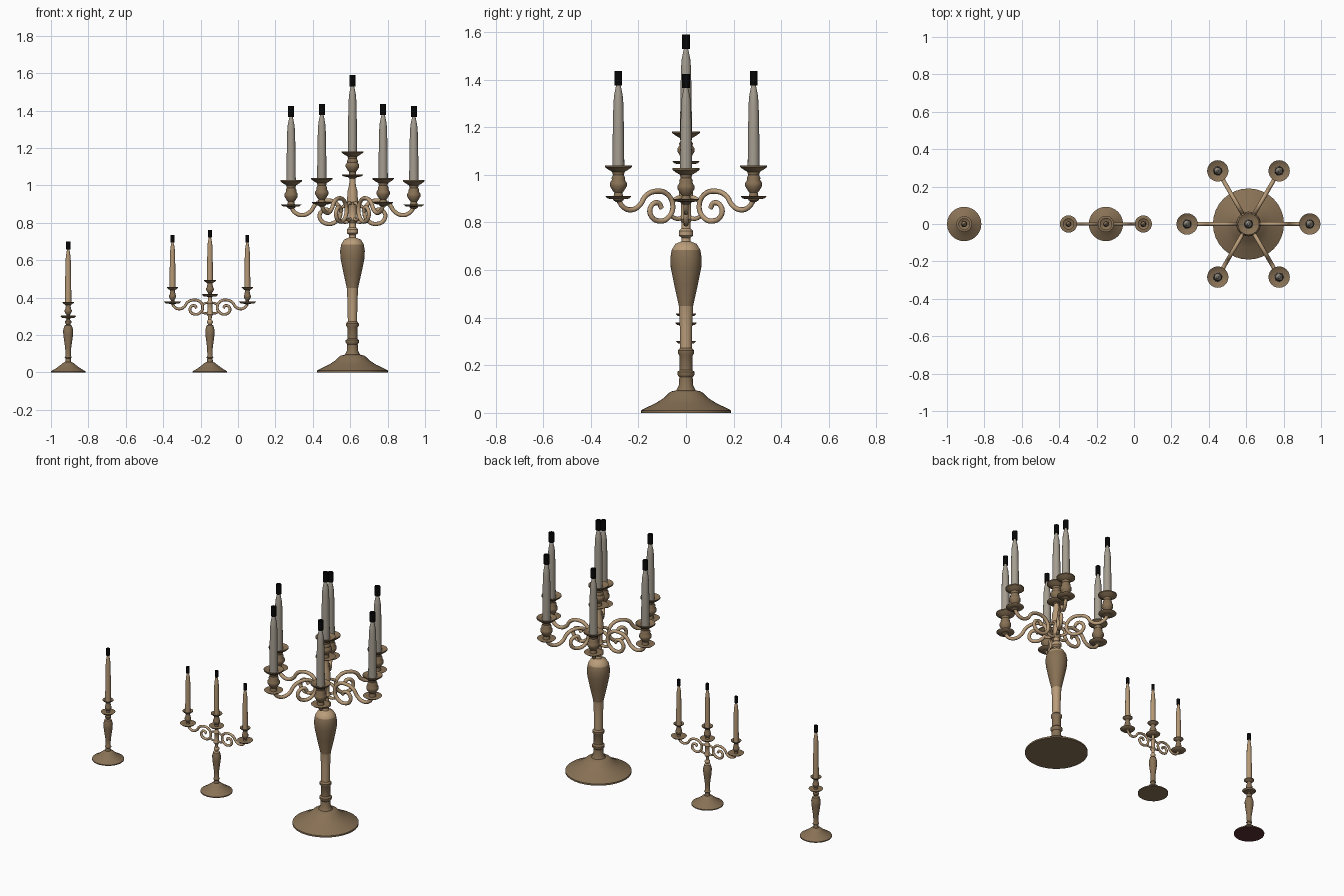
import bpy, bmesh, math
from mathutils import Vector

old = bpy.data.objects.get("Cube")
if old:
    bpy.data.objects.remove(old, do_unlink=True)


def material(name, *srgb):
    color = [((c / 255 + 0.055) / 1.055) ** 2.4 for c in srgb] + [1]
    mat = bpy.data.materials.new(name)
    mat.use_nodes = True
    mat.diffuse_color = color
    shader = mat.node_tree.nodes["Principled BSDF"]
    shader.inputs["Base Color"].default_value = color
    shader.inputs["Roughness"].default_value = 0.6
    return mat


DARK = material("aged brass", 136, 113, 85)
PALE = material("pale brass", 186, 157, 122)
IVORY = material("grey ivory wax", 165, 157, 144)
TAN = material("tan wax", 182, 153, 118)
BLACK = material("black wick", 6, 6, 6)
FELT = material("dark red felt", 92, 48, 50)


def smooth(obj):
    bpy.ops.object.select_all(action='DESELECT')
    obj.select_set(True)
    bpy.context.view_layer.objects.active = obj
    bpy.ops.object.shade_smooth_by_angle(angle=math.radians(40))


def lathe(name, profile, place, mats, rule=None, sides=24, caps=True):
    """Turn (radius, height) points around z; rule maps a face centre to a material slot."""
    bm = bmesh.new()
    rings = []
    for r, z in profile:
        rings.append([bm.verts.new((r * math.cos(a), r * math.sin(a), z))
                      for a in (math.tau * i / sides for i in range(sides))])
    for low, high in zip(rings, rings[1:]):
        for i in range(sides):
            j = (i + 1) % sides
            bm.faces.new((low[i], low[j], high[j], high[i]))
    if caps:
        bm.faces.new(rings[0][::-1])
        bm.faces.new(rings[-1])
    if rule:
        for f in bm.faces:
            f.material_index = rule(f.calc_center_median())
    mesh = bpy.data.meshes.new(name)
    bm.to_mesh(mesh)
    bm.free()
    for m in mats:
        mesh.materials.append(m)
    obj = bpy.data.objects.new(name, mesh)
    obj.location = place
    bpy.context.collection.objects.link(obj)
    smooth(obj)
    return obj


def tube(name, points, radius, place, angle):
    """Round bar along a smooth path of (distance, height) points, turned about z."""
    curve = bpy.data.curves.new(name, 'CURVE')
    curve.dimensions = '3D'
    curve.bevel_depth = radius
    curve.bevel_resolution = 2
    curve.resolution_u = 5
    curve.use_fill_caps = True
    spline = curve.splines.new('BEZIER')
    spline.bezier_points.add(len(points) - 1)
    for p, (d, z) in zip(spline.bezier_points, points):
        p.co = (d, 0, z)
        p.handle_left_type = p.handle_right_type = 'AUTO'
    curve.materials.append(PALE)
    obj = bpy.data.objects.new(name, curve)
    obj.location = place
    obj.rotation_euler.z = angle
    bpy.context.collection.objects.link(obj)


# Candle cup: drip pan, turned body and flared dish (fractions of height)
CUP = [(.2, -.12), (.4, -.06), (.3, .16), (.42, .22), (.62, .36), (.62, .46), (.48, .55),
       (.5, .62), (.4, .7), (.46, .8)]


def candle_holder(name, place, pan, dish, height, wax, thick, length, wick, wick_height):
    place = Vector(place)
    lathe(name + "_pan", [(dish * .3, -.006), (pan * .8, -.003), (pan, .006), (pan * .9, .008),
                          (dish * .3, .003)], place, [DARK])
    lathe(name + "_cup", [(r * dish, z * height) for r, z in CUP] +
          [(dish * .75, height * .87), (dish, height * .95), (dish, height),
           (dish * .8, height * .95), (dish * .4, height * .9)], place, [DARK])
    base = place + Vector((0, 0, height * .9))
    shape = [(1, 0), (.95, .4), (.84, .78), (.72, .88), (.5, .96), (.36, 1), (.2, 1.04)]
    lathe(name + "_candle", [(r * thick, z * length) for r, z in shape], base, [wax], sides=16)
    lathe(name + "_wick", [(wick, 0), (wick, wick_height)],
          base + Vector((0, 0, length)), [BLACK], sides=12, caps=False)


# Scrolled arm and its two braces, for a reach of .328
SCROLL = [(.328, .895), (.305, .865), (.265, .853), (.225, .872), (.195, .912), (.145, .931),
          (.09, .918), (.064, .87), (.083, .823), (.13, .806), (.172, .832), (.168, .87),
          (.135, .882), (.118, .86)]
BRACES = [[(0, .9), (.035, .905), (.07, .885)], [(0, .83), (.04, .815), (.08, .83)]]


def arm(name, place, angle, scale, drop, radius):
    fit = lambda pts: [(d * scale, (z - .895) * scale + drop) for d, z in pts]
    tube(name + "_scroll", fit(SCROLL), radius, place, angle)
    for i, brace in enumerate(BRACES):
        tube(f"{name}_brace_{i}", fit(brace), radius * .8, place, angle)


# Large candelabrum with six arms
X = .612
LARGE = [(.19, 0), (.19, .01), (.175, .018), (.125, .042), (.09, .065), (.07, .085), (.062, .09),
         (.04, .095), (.03, .115), (.028, .15), (.036, .16), (.036, .172), (.027, .18),
         (.027, .24), (.034, .25), (.034, .262), (.025, .272), (.026, .36), (.03, .45),
         (.05, .54), (.064, .61), (.066, .65), (.06, .685), (.045, .71), (.02, .72),
         (.018, .735), (.03, .745), (.03, .765), (.02, .775), (.018, .8), (.03, .815),
         (.022, .83), (.022, .9), (.03, .91), (.026, .97), (.018, 1.0), (.015, 1.05)]
lathe("large_stem", LARGE, (X, 0, 0), [DARK, PALE],
      lambda c: int(c.z > .67 or .27 < c.z < .45), sides=32)
for i in range(6):
    turn = math.tau * i / 6
    low = -.012 if i % 3 == 0 else 0
    arm(f"large_arm_{i}", (X, 0, low), turn, 1, .895, .011)
    candle_holder(f"large_holder_{i}",
                  (X + .328 * math.cos(turn), .328 * math.sin(turn), .903 + low),
                  .055, .057, .137, IVORY, .025, .35, .016, .06)
candle_holder("large_centre", (X, 0, 1.05), .058, .058, .132, IVORY, .025, .36, .016, .06)

# Small turned stems share one foot and baluster
FOOT = [(.092, 0), (.092, .006), (.065, .022), (.038, .042), (.03, .05), (.016, .056),
        (.014, .075), (.019, .08), (.014, .088), (.016, .13), (.026, .2), (.027, .225),
        (.02, .25), (.01, .256), (.017, .265), (.017, .274), (.01, .282)]

# Three-light candelabrum
X = -.15
lathe("triple_stem", [(r * .93 if z > .1 else r, z) for r, z in FOOT] +
      [(.01, .3), (.018, .31), (.013, .325), (.013, .365), (.018, .372), (.01, .385), (.01, .41)],
      (X, 0, 0), [DARK, PALE], lambda c: int(c.z > .24))
for side, label in ((1, "left"), (-1, "right")):
    turn = 0 if side > 0 else math.pi
    arm(f"triple_{label}_arm", (X, 0, 0), turn, .61, .365, .0075)
    candle_holder(f"triple_{label}", (X + side * .2, 0, .372), .046, .03, .085,
                  TAN, .016, .245, .01, .04)
candle_holder("triple_centre", (X, 0, .41), .044, .033, .085, TAN, .016, .235, .01, .04)

# Single candlestick with a felt underside
X = -.908
lathe("single_stem", FOOT + [(.01, .297)], (X, 0, 0), [DARK, FELT],
      lambda c: int(c.z < .001))
candle_holder("single_holder", (X, 0, .295), .042, .031, .082, TAN, .017, .288, .012, .042)
